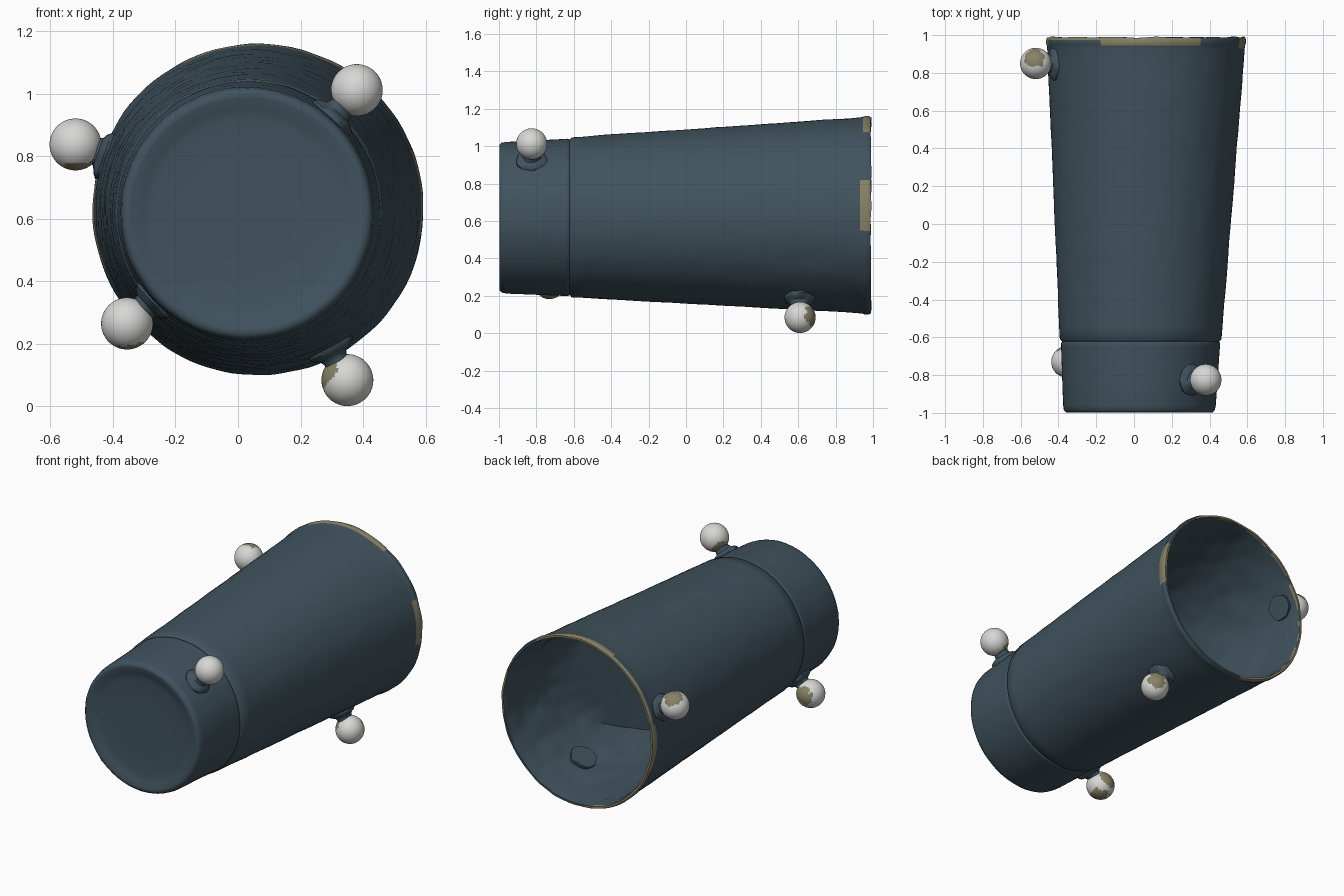
import bpy, bmesh, math
from mathutils import Vector, Matrix, noise

if "Cube" in bpy.data.objects:
    bpy.data.objects.remove(bpy.data.objects["Cube"])


def material(name, rgb):
    m = bpy.data.materials.new(name)
    m.diffuse_color = (*rgb, 1)
    m.use_nodes = True
    m.node_tree.nodes["Principled BSDF"].inputs["Base Color"].default_value = m.diffuse_color
    return m


SLATE = material("slate blue", (0.052, 0.086, 0.112))
WHITE = material("off white", (0.68, 0.68, 0.67))
OLIVE = material("olive tan", (0.24, 0.22, 0.13))


def finish(bm, name, mats, angle=40):
    bmesh.ops.recalc_face_normals(bm, faces=bm.faces)
    mesh = bpy.data.meshes.new(name)
    bm.to_mesh(mesh)
    bm.free()
    ob = bpy.data.objects.new(name, mesh)
    bpy.context.collection.objects.link(ob)
    for m in mats:
        mesh.materials.append(m)
    bpy.ops.object.select_all(action='DESELECT')
    ob.select_set(True)
    bpy.context.view_layer.objects.active = ob
    bpy.ops.object.shade_smooth_by_angle(angle=math.radians(angle))
    return ob


def bridge(bm, a, b):
    n = len(a)
    return [bm.faces.new((a[i], a[(i + 1) % n], b[(i + 1) % n], b[i])) for i in range(n)]


def centre(y):
    """Centre line of the slightly skewed cup."""
    t = (y + 1) / 2
    return Vector((0.028 + 0.037 * t, y, 0.617 + 0.013 * t))


def floor_y(dx):
    """Slanted inner floor, rising towards +x."""
    return 0.98 - (1.05 - 2.1 * max(dx, 0) ** 1.5)


# cup: outer skin, rim, inner wall and floor in one lathe
N = 120
bm = bmesh.new()
rings = []


def ring(r, y_of, bump):
    row = []
    for i in range(N):
        a = 2 * math.pi * i / N
        y = y_of(a)
        c = centre(y)
        p = Vector((c.x + r(y) * math.cos(a), y, c.z + r(y) * math.sin(a)))
        k = 1 + bump * noise.noise(p * 11)
        row.append(bm.verts.new((c.x + (p.x - c.x) * k, y, c.z + (p.z - c.z) * k)))
    rings.append(row)


def inner_r(y):
    return 0.51 - 0.055 * (0.98 - y)


OUTER = [(0.15, -0.975), (0.30, -0.975), (0.335, -0.982), (0.37, -0.998),
         (0.388, -0.998), (0.400, -0.985), (0.405, -0.96), (0.412, -0.80),
         (0.420, -0.645), (0.421, -0.63), (0.415, -0.622), (0.428, -0.61)]
OUTER += [(0.428 + 0.095 * t / 24, -0.61 + 1.54 * t / 24) for t in range(1, 25)]
OUTER += [(0.525, 0.945), (0.529, 0.955), (0.530, 0.975)]
for r, y in OUTER:
    ring(lambda _, r=r: r, lambda a, y=y: y, 0.006)
ring(lambda _: 0.524, lambda a: 0.988 + 0.008 * noise.noise((math.cos(a) * 5, math.sin(a) * 5, 0)), 0.004)
ring(lambda _: 0.512, lambda a: 0.988 + 0.008 * noise.noise((math.cos(a) * 5, math.sin(a) * 5, 0)), 0.004)
for k in range(17):
    ring(inner_r, lambda a, k=k: 0.972 + (floor_y(0.465 * math.cos(a)) - 0.972) * k / 16, 0.022)
for f in (0.85, 0.65, 0.4, 0.15):
    ring(lambda y, f=f: inner_r(y) * f, lambda a, f=f: floor_y(0.465 * f * math.cos(a)), 0)
for a, b in zip(rings, rings[1:]):
    bridge(bm, a, b)
bm.faces.new(rings[0])
bm.faces.new(rings[-1])

# worn rim colour, by angle around the mouth
for f in bm.faces:
    c = f.calc_center_median()
    m = centre(c.y)
    d = Vector((c.x - m.x, c.z - m.z))
    ang = math.degrees(math.atan2(d.y, d.x)) % 360
    on_lip = c.y > 0.98 and d.length > 0.5
    on_edge = c.y > 0.945 and d.length > 0.515
    side_patch = c.y > 0.93 and d.length > 0.515
    if (on_lip and 58 < ang < 265) or (on_edge and (58 < ang < 118 or 168 < ang < 200)) \
            or (side_patch and (ang < 20 or ang > 350)):
        f.material_index = 1
finish(bm, "cup_body", [SLATE, OLIVE], 50)

# marker balls: position, cup radius there, directions of the olive patches
MARKERS = [
    ("lower_back", (0.350, 0.61, 0.084), 0.503, [(0.55, 0.8, 0.1), (-0.85, -0.3, 0.35)]),
    ("upper_front", (0.380, -0.825, 1.012), 0.409, [(-0.75, 0.3, -0.55)]),
    ("lower_front", (-0.355, -0.73, 0.265), 0.415, [(0.0, 0.95, 0.25), (0.1, 0.1, -1.0)]),
    ("upper_back", (-0.520, 0.85, 0.838), 0.518, [(-0.1, 0.45, 0.85), (0.2, -0.2, -1.0)]),
]
R = 0.083
for name, pos, wall, patches in MARKERS:
    p = Vector(pos)
    c = centre(p.y)
    out = (p - c).normalized()

    # ball
    bm = bmesh.new()
    bmesh.ops.create_uvsphere(bm, u_segments=48, v_segments=32, radius=R)
    dirs = [Vector(d).normalized() for d in patches]
    for f in bm.faces:
        n = f.calc_center_median().normalized()
        n2 = n + 0.15 * noise.noise_vector(n * 3 + p)
        f.material_index = int(any(n2.dot(d) > 0.78 for d in dirs))
    bmesh.ops.translate(bm, verts=bm.verts, vec=p)
    finish(bm, name + "_marker_ball", [WHITE, OLIVE])

    # glue pad and stem that join it to the cup
    frame = Matrix((Vector((0, 1, 0)), out.cross(Vector((0, 1, 0))), out)).transposed().to_4x4()
    frame.translation = c + out * wall
    bm = bmesh.new()
    rows = []
    for r, h in [(0.085, -0.03), (0.085, 0.004), (0.072, 0.016), (0.052, 0.024),
                 (0.045, 0.04), (0.048, 0.055), (0.03, 0.075)]:
        row = []
        for i in range(32):
            a = 2 * math.pi * i / 32
            q = Vector((r * math.cos(a), r * 0.9 * math.sin(a), h))
            k = 1 + 0.18 * noise.noise(q * 22 + p * 7)
            row.append(bm.verts.new(frame @ Vector((q.x * k, q.y * k, h))))
        rows.append(row)
    for a, b in zip(rows, rows[1:]):
        bridge(bm, a, b)
    bm.faces.new(rows[0])
    bm.faces.new(rows[-1])
    finish(bm, name + "_marker_stem", [SLATE])
